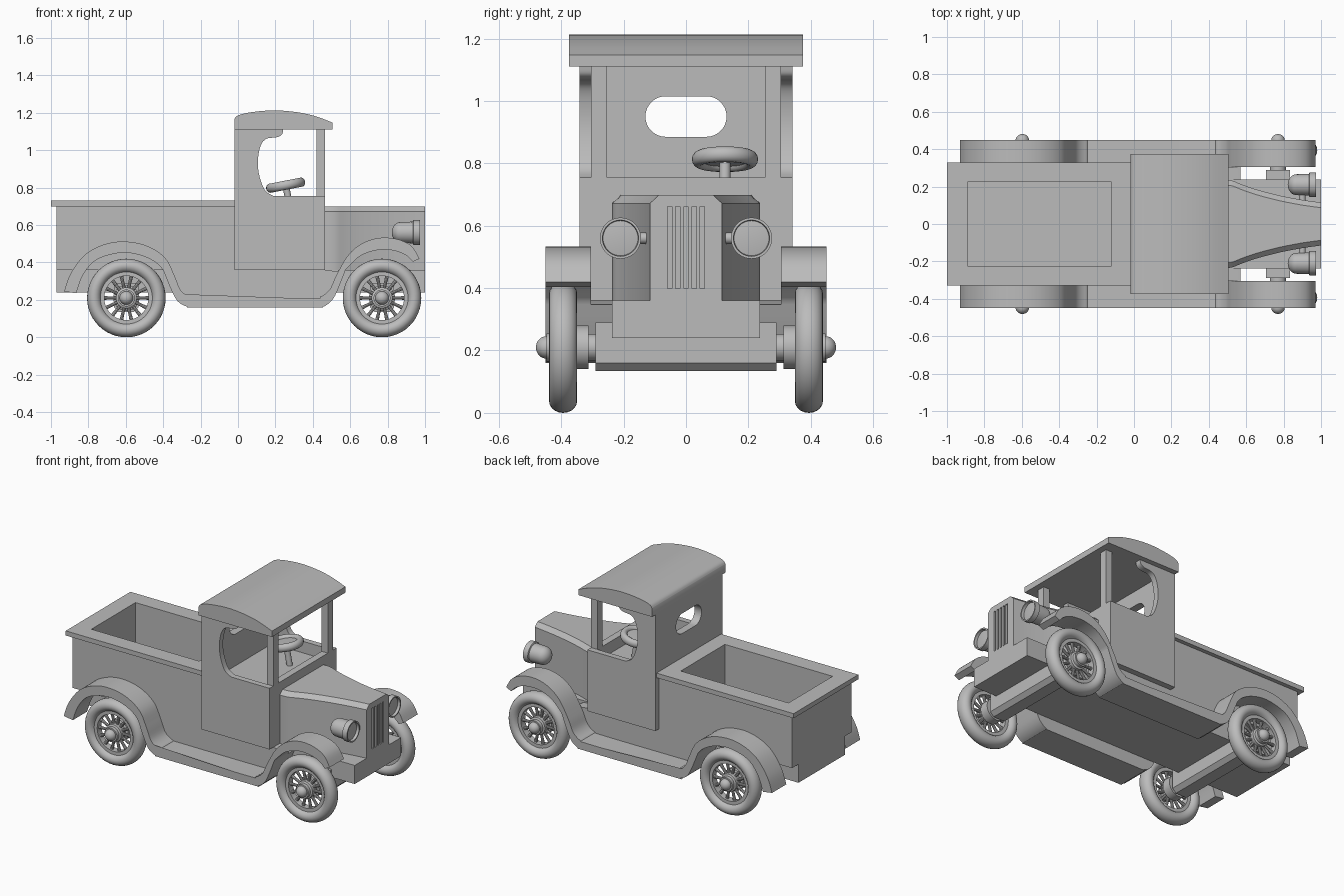
import bpy, bmesh, math
from mathutils import Matrix, Vector

if "Cube" in bpy.data.objects:
    bpy.data.objects.remove(bpy.data.objects["Cube"], do_unlink=True)

grey = bpy.data.materials.new("plain_grey")
grey.use_nodes = True
grey.diffuse_color = (0.5, 0.5, 0.5, 1)
grey.node_tree.nodes["Principled BSDF"].inputs["Base Color"].default_value = (0.5, 0.5, 0.5, 1)


def finish(name, bm, matrix=None):
    bmesh.ops.remove_doubles(bm, verts=bm.verts, dist=1e-5)
    if matrix:
        bm.transform(matrix)
    bmesh.ops.recalc_face_normals(bm, faces=bm.faces)
    mesh = bpy.data.meshes.new(name)
    bm.to_mesh(mesh)
    bm.free()
    mesh.materials.append(grey)
    ob = bpy.data.objects.new(name, mesh)
    bpy.context.collection.objects.link(ob)
    return ob


def loft(name, rings, closed=False, matrix=None):
    """Bridge rings of points; cap the ends unless closed."""
    bm = bmesh.new()
    rows = [[bm.verts.new(p) for p in ring] for ring in rings]
    n = len(rows[0])
    pairs = list(zip(rows, rows[1:])) + ([(rows[-1], rows[0])] if closed else [])
    for a, b in pairs:
        for i in range(n):
            j = (i + 1) % n
            bm.faces.new((a[i], a[j], b[j], b[i]))
    if not closed:
        bm.faces.new(rows[0])
        bm.faces.new(rows[-1])
    return finish(name, bm, matrix)


def box(name, x, y, z):
    corners = [(x[0], y[0]), (x[1], y[0]), (x[1], y[1]), (x[0], y[1])]
    return loft(name, [[(a, b, h) for a, b in corners] for h in z])


def side_prism(name, pts, y0, y1):
    return loft(name, [[(x, y, z) for x, z in pts] for y in (y0, y1)])


def lathe(name, profile, matrix, closed=False, steps=40):
    """Turn (radius, height) points round the local z axis."""
    rings = [[(r * math.cos(t), r * math.sin(t), h) for r, h in profile]
             for t in (math.tau * i / steps for i in range(steps))]
    bm = bmesh.new()
    rows = [[bm.verts.new(p) for p in ring] for ring in rings]
    n = len(profile)
    for k in range(steps):
        a, b = rows[k], rows[(k + 1) % steps]
        for i in range(n if closed else n - 1):
            j = (i + 1) % n
            bm.faces.new((a[i], a[j], b[j], b[i]))
    return finish(name, bm, matrix)


def curve(pts, steps=5):
    """Smooth path through the given points."""
    p = [Vector(q) for q in [pts[0]] + pts + [pts[-1]]]
    out = []
    for a, b, c, d in zip(p, p[1:], p[2:], p[3:]):
        for k in range(steps):
            t = k / steps
            out.append(tuple(0.5 * (2 * b + (c - a) * t + (2 * a - 5 * b + 4 * c - d) * t * t
                                    + (3 * b - a - 3 * c + d) * t ** 3)))
    return out + [pts[-1]]


def cut(target, cutter):
    mod = target.modifiers.new("cut", "BOOLEAN")
    mod.operation, mod.solver, mod.object = "DIFFERENCE", "EXACT", cutter
    bpy.context.view_layer.objects.active = target
    bpy.ops.object.modifier_apply(modifier=mod.name)
    bpy.data.objects.remove(cutter, do_unlink=True)


# Chassis and load bed
box("chassis", (-0.97, 1.0), (-0.237, 0.237), (0.24, 0.36))
bed = box("load_bed", (-0.97, -0.02), (-0.304, 0.304), (0.36, 0.70))
cut(bed, box("bed_cutter", (-0.89, -0.12), (-0.225, 0.225), (0.39, 0.9)))
rail = box("bed_rail", (-1.0, -0.02), (-0.33, 0.33), (0.70, 0.73))
cut(rail, box("rail_cutter", (-0.89, -0.12), (-0.225, 0.225), (0.6, 0.9)))

# Cab body, firewall, back wall with oval window
box("cab_base", (-0.02, 0.465), (-0.304, 0.304), (0.36, 0.68))
box("firewall", (0.42, 0.465), (-0.304, 0.304), (0.36, 0.755))
back = box("cab_back_wall", (-0.02, 0.03), (-0.304, 0.304), (0.66, 1.11))
oval = []
for i in range(26):
    t = math.pi * i / 25 - math.pi / 2
    oval.append((0.065 + 0.065 * math.cos(t), 0.95 + 0.065 * math.sin(t)))
oval += [(-y, 1.9 - z) for y, z in oval]
cut(back, loft("window_cutter", [[(x, y, z) for y, z in oval] for x in (-0.1, 0.1)]))

# Roof with arched top
arch = curve([(-0.02, 1.165), (0.0, 1.186), (0.07, 1.203), (0.19, 1.213),
              (0.31, 1.204), (0.41, 1.183), (0.505, 1.148)])
side_prism("roof", arch + [(0.505, 1.11), (-0.02, 1.11)], -0.375, 0.375)

# Hood tapering to the grille, with chamfered top edges
widths = curve([(0.46, 0.237), (0.52, 0.233), (0.58, 0.21), (0.66, 0.183),
                (0.78, 0.152), (0.9, 0.129), (1.0, 0.115)], 4)
rings = []
for x, w in widths:
    half = [(w, 0.36), (w, 0.672), (w - 0.028, 0.698)]
    rings.append([(x, y, z) for y, z in half] + [(x, -y, z) for y, z in reversed(half)])
hood = loft("hood", rings)
for i in range(-2, 3):
    cut(hood, box("slot_cutter", (0.985, 1.1), (i * 0.026 - 0.007, i * 0.026 + 0.007), (0.398, 0.662)))

# Side panels, posts, fenders
door = [(-0.02, 1.11), (-0.02, 0.36), (0.465, 0.36), (0.465, 0.755)] + curve(
    [(0.19, 0.755), (0.145, 0.785), (0.115, 0.86), (0.106, 0.94), (0.12, 1.02),
     (0.15, 1.06), (0.21, 1.07), (0.235, 1.085), (0.242, 1.11)])
outer = curve([(-0.93, 0.245), (-0.895, 0.34), (-0.82, 0.44), (-0.72, 0.495), (-0.61, 0.512),
               (-0.49, 0.49), (-0.39, 0.425), (-0.34, 0.33), (-0.305, 0.25), (-0.25, 0.212),
               (-0.2, 0.21), (0.38, 0.21), (0.44, 0.217), (0.49, 0.255), (0.525, 0.33),
               (0.59, 0.44), (0.67, 0.505), (0.765, 0.532), (0.86, 0.522), (0.93, 0.485),
               (0.97, 0.42)])
low = curve([(-0.40, 0.36), (-0.355, 0.25), (-0.32, 0.19), (-0.27, 0.163), (-0.22, 0.16),
             (0.4, 0.16), (0.455, 0.163), (0.505, 0.2), (0.54, 0.27), (0.575, 0.36)])
rear_arch = curve([(-0.865, 0.235), (-0.83, 0.33), (-0.77, 0.405), (-0.69, 0.44), (-0.6, 0.452),
                   (-0.51, 0.435), (-0.44, 0.4), (-0.40, 0.36)])
front_arch = curve([(0.575, 0.36), (0.64, 0.425), (0.7, 0.455), (0.765, 0.468),
                    (0.84, 0.462), (0.9, 0.437), (0.935, 0.403)])
inner = rear_arch[:-1] + low + front_arch[1:]
filler = low[:-1] + [(0.465, 0.36)]

for s, side in ((1, "left"), (-1, "right")):
    side_prism(side + "_door", door, s * 0.304, s * 0.342)
    side_prism(side + "_fender", outer + inner[::-1], s * 0.304, s * 0.45)
    side_prism(side + "_sill", filler, s * 0.237, s * 0.304)
    box(side + "_windscreen_post", (0.42, 0.465), sorted((s * 0.253, s * 0.304)), (0.755, 1.11))

    # Headlight shell, rim and bracket
    lamp = Matrix.Translation((0, s * 0.21, 0.56)) @ Matrix.Rotation(math.pi / 2, 4, "Y")
    dome = [(0.056 * math.sin(t), 0.87 - 0.048 * math.cos(t))
            for t in (math.pi / 2 * i / 8 for i in range(9))]
    lathe(side + "_headlight", dome + [(0.058, 0.935), (0.066, 0.938), (0.066, 0.972),
                                       (0.058, 0.972), (0.056, 0.955), (0, 0.962)], lamp)
    arm = Matrix.Translation((0.9, 0, 0.56)) @ Matrix.Rotation(-s * math.pi / 2, 4, "X")
    lathe(side + "_headlight_bracket", [(0, 0.1), (0.018, 0.1), (0.018, 0.17), (0, 0.17)], arm, steps=16)

# Axles and spoked wheels
for x, end in ((-0.597, "rear"), (0.77, "front")):
    beam = [(x - 0.065, 0.29), (x - 0.065, 0.16), (x - 0.04, 0.135),
            (x + 0.04, 0.135), (x + 0.065, 0.16), (x + 0.065, 0.29)]
    side_prism(end + "_axle", beam, -0.29, 0.29)
    for s, side in ((1, "left"), (-1, "right")):
        name = end + "_" + side
        m = Matrix.Translation((x, 0, 0.21)) @ Matrix.Rotation(-s * math.pi / 2, 4, "X")
        tyre = [(0.172 + 0.038 * math.cos(t), 0.394 + 0.045 * math.sin(t))
                for t in (math.tau * i / 20 for i in range(20))]
        lathe(name + "_tyre", tyre, m, True, 48)
        lathe(name + "_rim", [(0.118, 0.372), (0.145, 0.372), (0.145, 0.416), (0.118, 0.416)], m, True, 48)
        cap = [(0.036 * math.cos(t), 0.447 + 0.034 * math.sin(t))
               for t in (math.pi / 2 * i / 8 for i in range(9))]
        lathe(name + "_hub", [(0, 0.28), (0.043, 0.28), (0.043, 0.312), (0.07, 0.312), (0.07, 0.37),
                              (0.056, 0.375), (0.056, 0.42), (0.045, 0.425), (0.045, 0.447)] + cap, m)
        for k in range(14):
            spoke = (m @ Matrix.Rotation(math.tau * k / 14, 4, "Z")
                     @ Matrix.Translation((0, 0, 0.394)) @ Matrix.Rotation(math.pi / 2, 4, "Y"))
            lathe(name + "_spoke", [(0.009, 0.045), (0.009, 0.09), (0.011, 0.125)], spoke, steps=10)

# Steering wheel and column
tilt = Matrix.Translation((0.255, 0.125, 0.813)) @ Matrix.Rotation(math.radians(-11), 4, "Y")
ring = [(0.085 + 0.021 * math.cos(t), 0.025 * math.sin(t))
        for t in (math.tau * i / 14 for i in range(14))]
lathe("steering_wheel_rim", ring, tilt, True)
lathe("steering_wheel_disc", [(0, 0.012), (0.08, 0.008), (0.08, -0.01), (0, -0.014)], tilt)
lathe("steering_column", [(0, 0), (0.018, 0), (0.018, -0.15), (0, -0.15)], tilt, steps=20)

# Smooth the curves and keep the edges sharp
bpy.ops.object.select_all(action="DESELECT")
for ob in bpy.context.scene.objects:
    if ob.type == "MESH":
        ob.select_set(True)
        bpy.context.view_layer.objects.active = ob
bpy.ops.object.shade_smooth_by_angle(angle=math.radians(35))
